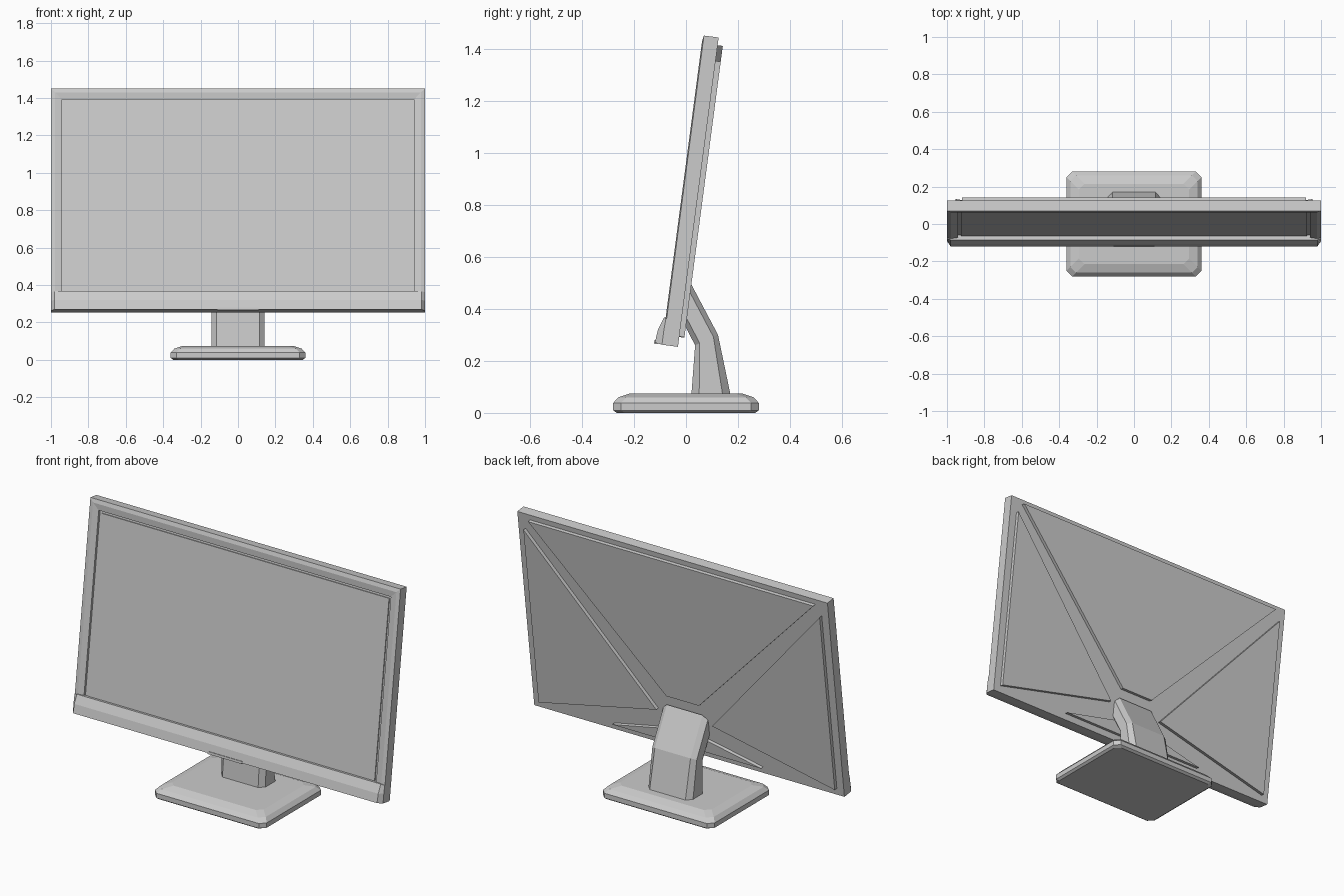
import bpy, bmesh, math
from mathutils import Vector

cube = bpy.data.objects.get("Cube")
if cube:
    bpy.data.objects.remove(cube, do_unlink=True)

grey = bpy.data.materials.new("light_grey")
grey.use_nodes = True
grey.diffuse_color = (0.6, 0.6, 0.6, 1)
grey.node_tree.nodes["Principled BSDF"].inputs["Base Color"].default_value = (0.6, 0.6, 0.6, 1)

TILT = math.radians(7.5)


def panel(x, up, out):
    """Point on the tilted panel: up along it, out towards the front."""
    s, c = math.sin(TILT), math.cos(TILT)
    return Vector((x, -0.031 + up * s - out * c, 0.254 + up * c + out * s))


def loft(name, rings):
    """Flat-shaded solid through matching rings of points, capped at both ends."""
    bm = bmesh.new()
    loops = [[bm.verts.new(p) for p in ring] for ring in rings]
    n = len(loops[0])
    for a, b in zip(loops, loops[1:]):
        for i in range(n):
            j = (i + 1) % n
            bm.faces.new((a[i], a[j], b[j], b[i]))
    bm.faces.new(loops[0])
    bm.faces.new(loops[-1])
    bmesh.ops.recalc_face_normals(bm, faces=bm.faces)
    mesh = bpy.data.meshes.new(name)
    bm.to_mesh(mesh)
    bm.free()
    mesh.materials.append(grey)
    obj = bpy.data.objects.new(name, mesh)
    bpy.context.scene.collection.objects.link(obj)
    return obj


def panel_rect(half, low, high, out):
    return [panel(x, u, out) for x, u in
            ((-half, low), (half, low), (half, high), (-half, high))]


def plate(name, outline, near, far):
    return loft(name, [[panel(x, u, w) for x, u in outline] for w in (near, far)])


def chamfered(hx, y0, y1, cut):
    """Octagonal outline in x and y."""
    return [(-hx + cut, y0), (hx - cut, y0), (hx, y0 + cut), (hx, y1 - cut),
            (hx - cut, y1), (-hx + cut, y1), (-hx, y1 - cut), (-hx, y0 + cut)]


TOP = 1.199

# Housing with a bevelled bezel and a recess for the screen
loft("housing", [panel_rect(1 - inset, low, TOP - inset, out) for inset, low, out in
                 ((0, 0, 0), (0, 0, 0.057), (0.022, 0.02, 0.0615),
                  (0.058, 0.103, 0.056), (0.058, 0.103, 0.042))])

# Screen, leaving a narrow groove around it
loft("screen", [panel_rect(0.926, 0.1, TOP - 0.073, w) for w in (0.04, 0.048)])

# Chin along the bottom of the bezel, chamfered at both ends
chin = ((0.05, 0), (0.09, 0.004), (0.085, 0.055), (0.068, 0.105), (0.05, 0.105))
chin_end = ((0.05, 0), (0.062, 0), (0.062, 0.055), (0.06, 0.1), (0.05, 0.1))
loft("chin", [[panel(x, u, w) for w, u in profile] for x, profile in
              ((-1, chin_end), (-0.98, chin), (0.98, chin), (1, chin_end))])

# Small grip under the middle of the chin
plate("chin_grip", [(-0.11, 0), (0.11, 0), (0.11, 0.014), (-0.11, 0.014)], 0.08, 0.093)

# Raised back panels that converge on the stand
RAISE = -0.02
plate("back_panel_top", [(-0.92, 1.169), (0.92, 1.169), (0.105, 0.32), (-0.105, 0.32)], 0.005, RAISE)
plate("back_panel_bottom", [(-0.48, 0.038), (0.48, 0.038), (0.1, 0.12), (-0.1, 0.12)], 0.005, RAISE)
for side, sx in (("left", 1), ("right", -1)):
    plate("back_panel_" + side, [(sx * 0.955, 1.108), (sx * 0.955, 0.04), (sx * 0.18, 0.215)], 0.005, RAISE)

# Bent neck: each section runs from a front point to a back point
neck = []
for (fy, fz), (by, bz) in (((0.02, 0.06), (0.173, 0.06)),
                           ((0.035, 0.26), (0.123, 0.3)),
                           ((-0.03, 0.385), (0.012, 0.51))):
    ring = []
    for x, y in chamfered(0.143, 0, 1, 0.028):
        t = 0 if y == 0 else 1 if y == 1 else 0.2 if y < 0.5 else 0.8
        ring.append((x, fy + (by - fy) * t, fz + (bz - fz) * t))
    neck.append(ring)
loft("neck", neck)

# Foot with bevelled edges and cut corners
foot = []
for z, inset in ((0, 0.014), (0.01, 0), (0.038, 0), (0.06, 0.02), (0.075, 0.065)):
    outline = chamfered(0.36 - inset, -0.28 + inset, 0.28 - inset, 0.03)
    foot.append([(x, y, z) for x, y in outline])
loft("foot", foot)
